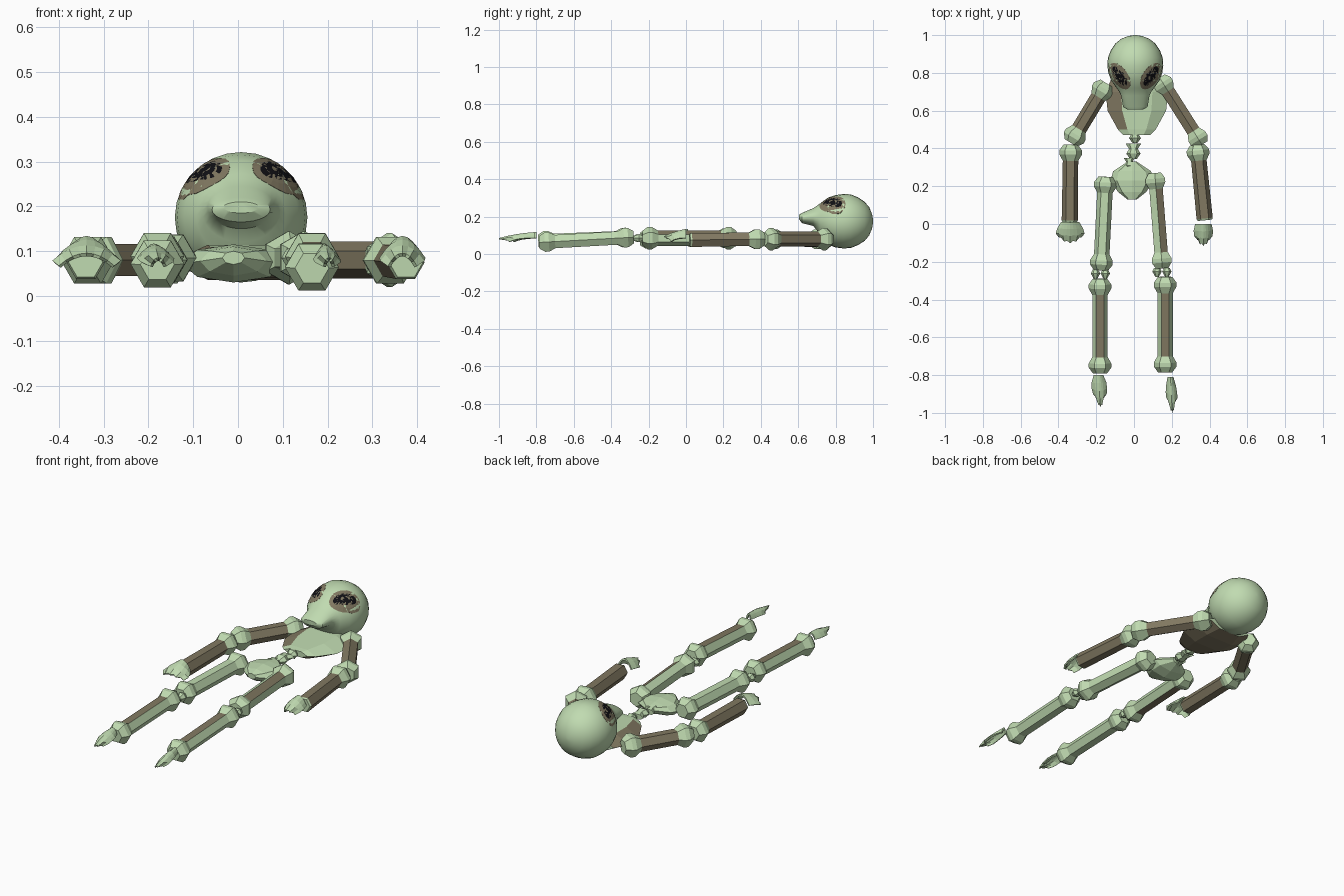
import bpy, bmesh, math
from mathutils import Vector
from mathutils.bvhtree import BVHTree

if "Cube" in bpy.data.objects:
    bpy.data.objects.remove(bpy.data.objects["Cube"])


def mat(name, col):
    m = bpy.data.materials.new(name)
    m.diffuse_color = (*col, 1)
    m.use_nodes = True
    m.node_tree.nodes["Principled BSDF"].inputs["Base Color"].default_value = m.diffuse_color
    return m


GREEN = mat("pale green", (0.53, 0.71, 0.44))
BROWN = mat("olive brown", (0.22, 0.19, 0.12))
BLACK = mat("eye black", (0.005, 0.005, 0.007))


def finish(name, bm, mats=(GREEN,), rule=None, smooth=False):
    bmesh.ops.recalc_face_normals(bm, faces=bm.faces)
    bm.normal_update()
    for f in bm.faces:
        f.smooth = smooth
        if rule and rule(f):
            f.material_index = 1
    me = bpy.data.meshes.new(name)
    bm.to_mesh(me)
    bm.free()
    for m in mats:
        me.materials.append(m)
    ob = bpy.data.objects.new(name, me)
    bpy.context.collection.objects.link(ob)
    return ob


def skin(rings):
    """Bridge equal rings of points into a capped tube."""
    bm = bmesh.new()
    vs = [[bm.verts.new(p) for p in r] for r in rings]
    n = len(vs[0])
    for a, b in zip(vs, vs[1:]):
        for i in range(n):
            bm.faces.new((a[i], a[(i + 1) % n], b[(i + 1) % n], b[i]))
    bm.faces.new(vs[0])
    bm.faces.new(vs[-1])
    return bm


def loft(rows, n, cx=0.0):
    """Rows of (y, half width, z low, z high) along the body."""
    rings = []
    for y, w, lo, hi in rows:
        rings.append([(cx + w * math.cos(2 * math.pi * i / n), y,
                       (lo + hi) / 2 + (hi - lo) / 2 * math.sin(2 * math.pi * i / n))
                      for i in range(n)])
    return skin(rings)


# Head: round skull drawn out to a small snout
HEAD_X = 0.007
head_bm = loft([(0.605, .04, .185, .21), (0.62, .065, .165, .22), (0.68, .075, .15, .245),
                (0.705, .088, .12, .262), (0.72, .1, .085, .273), (0.76, .128, .05, .302),
                (0.80, .143, .035, .315), (0.84, .148, .03, .321), (0.88, .145, .032, .319),
                (0.92, .13, .048, .303), (0.955, .106, .07, .279), (0.98, .075, .1, .25),
                (0.995, .038, .137, .213), (1.0, .008, .167, .183)], 28, HEAD_X)
tree = BVHTree.FromBMesh(head_bm)
head = finish("head", head_bm, smooth=True)
bpy.context.view_layer.objects.active = head
head.select_set(True)
bpy.ops.object.shade_smooth_by_angle(angle=math.radians(35))


# Eyes and their sockets: thin ovals laid on the skull
def oval(name, side, long, wide, lift, m):
    bm = bmesh.new()
    c = Vector((HEAD_X + side * 0.082, 0.783))
    d = Vector((side * 0.57, 0.82))
    p = Vector((d.y, -d.x))

    def put(r, a):
        q = c + d * long * r * math.cos(a) + p * wide * r * math.sin(a)
        hit, nrm, _, _ = tree.ray_cast(Vector((q.x, q.y, 1)), Vector((0, 0, -1)))
        if nrm.z < 0:
            nrm = -nrm
        return bm.verts.new(hit + nrm * lift)

    n = 20
    mid = put(0, 0)
    prev = None
    for r in (0.25, 0.5, 0.75, 1.0):
        ring = [put(r, 2 * math.pi * i / n) for i in range(n)]
        for i in range(n):
            j = (i + 1) % n
            if prev:
                bm.faces.new((prev[i], ring[i], ring[j], prev[j]))
            else:
                bm.faces.new((mid, ring[i], ring[j]))
        prev = ring
    ob = finish(name, bm, (m,))
    s = ob.modifiers.new("thickness", 'SOLIDIFY')
    s.thickness = 0.002
    s.offset = 0


for side, label in ((-1, "left"), (1, "right")):
    oval(label + "_eye_socket", side, .08, .042, .003, BROWN)
    oval(label + "_eye", side, .06, .024, .006, BLACK)

# Chest, spine and pelvis
finish("chest", loft([(0.47, .07, .07, .105), (0.50, .1, .055, .11), (0.60, .155, .035, .115),
                      (0.70, .165, .03, .12), (0.78, .13, .04, .115)], 6, 0.015),
       (GREEN, BROWN),
       lambda f: f.normal.z < -0.3 or f.calc_center_median().x < -0.05)
for i, (y, x, s) in enumerate(((0.465, 0.005, .035), (0.385, -0.003, .042), (0.32, -0.025, .03))):
    finish("vertebra_%d" % (i + 1),
           loft([(y - s, s * .4, .075, .095), (y - s * .3, s * .9, .06, .11),
                 (y + s * .3, s * .55, .065, .105), (y + s, s, .07, .1)], 6, x))
finish("pelvis", loft([(0.13, .025, .07, .1), (0.17, .075, .045, .11), (0.23, .115, .03, .115),
                       (0.28, .1, .045, .11), (0.33, .025, .07, .105)], 8, -0.01))


# Limb bones: six-sided shafts with knobbed ends
def bone(name, a, b, rule, roll=0.0, end_knob=True):
    a, b = Vector(a), Vector(b)
    axis = (b - a).normalized()
    side = axis.cross(Vector((0, 0, 1))).normalized()
    up = side.cross(axis)
    L = (b - a).length
    prof = [(0, .038), (.03, .06), (.052, .06), (.085, .041)]
    if end_knob:
        prof += [(L - d, r) for d, r in reversed(prof)]
    else:
        prof += [(L - .01, .043), (L, .038)]
    rings = []
    for d, r in prof:
        ang = [roll + math.pi * i / 3 for i in range(6)]
        rings.append([a + axis * d + side * r * math.cos(t) + up * r * math.sin(t) for t in ang])

    def paint(f):
        t = (f.calc_center_median() - a).dot(axis)
        return .09 < t < L - .09 and len(f.verts) == 4 and rule(f.normal)
    finish(name, skin(rings), (GREEN, BROWN), paint)


def all_round(n):
    return True


def top_face(n):
    return n.z > 0.8


def outer_top(n):
    return n.x > 0.2 and n.z > 0.5


def nowhere(n):
    return n.z < -0.8


R = math.pi / 6
bone("left_upper_arm", (-.145, .745, .08), (-.335, .43, .08), all_round)
bone("right_upper_arm", (.135, .775, .08), (.36, .42, .08), all_round, R)
bone("left_forearm", (-.335, .42, .08), (-.34, .01, .075), all_round, 0, False)
bone("right_forearm", (.335, .42, .08), (.375, .02, .075), all_round, 0, False)
bone("left_thigh", (-.15, .25, .085), (-.175, -.245, .08), nowhere)
bone("right_thigh", (.11, .27, .085), (.15, -.235, .085), outer_top, R)
bone("left_shin", (-.18, -.29, .09), (-.18, -.79, .07), top_face)
bone("right_shin", (.165, -.28, .09), (.165, -.785, .062), top_face, 0)

# Kneecaps: pairs of small lumps
for label, kx, ky in (("left", -.178, -.262), ("right", .148, -.252)):
    for k, dx in enumerate((-.026, .026)):
        finish("%s_kneecap_%d" % (label, k + 1),
               loft([(ky - .028, .009, .075, .095), (ky, .025, .06, .11),
                     (ky + .02, .015, .07, .1)], 6, kx + dx))


# Hands and feet: arched shells with ragged digit tips
def shell(name, x, y0, y1, widths, z, arch, bend=0.0):
    bm = bmesh.new()
    grid = []
    nu = 8
    for v, w in enumerate(widths):
        t = v / (len(widths) - 1)
        row = []
        for i in range(nu + 1):
            u = i / nu * 2 - 1
            reach = 1 - 0.3 * t * u * u - (0.1 * t if i % 2 else 0)
            row.append(bm.verts.new((x + u * w + bend * t, y0 + (y1 - y0) * t * reach,
                                     z + arch * (1 - u * u) * (1 - .4 * t) - .02 * t * t)))
        grid.append(row)
    for a, b in zip(grid, grid[1:]):
        for i in range(nu):
            bm.faces.new((a[i], a[i + 1], b[i + 1], b[i]))
    ob = finish(name, bm)
    s = ob.modifiers.new("thickness", 'SOLIDIFY')
    s.thickness = 0.008
    s.offset = 0


shell("left_hand", -.338, .01, -.1, (.045, .065, .074, .06), .085, .045)
shell("right_hand", .367, .0, -.115, (.04, .048, .046, .03), .085, .045)
shell("left_foot", -.188, -.8, -.97, (.022, .036, .038, .033, .015), .085, .028, .01)
shell("right_foot", .193, -.81, -1.0, (.012, .022, .027, .026, .01), .085, .028, .01)
